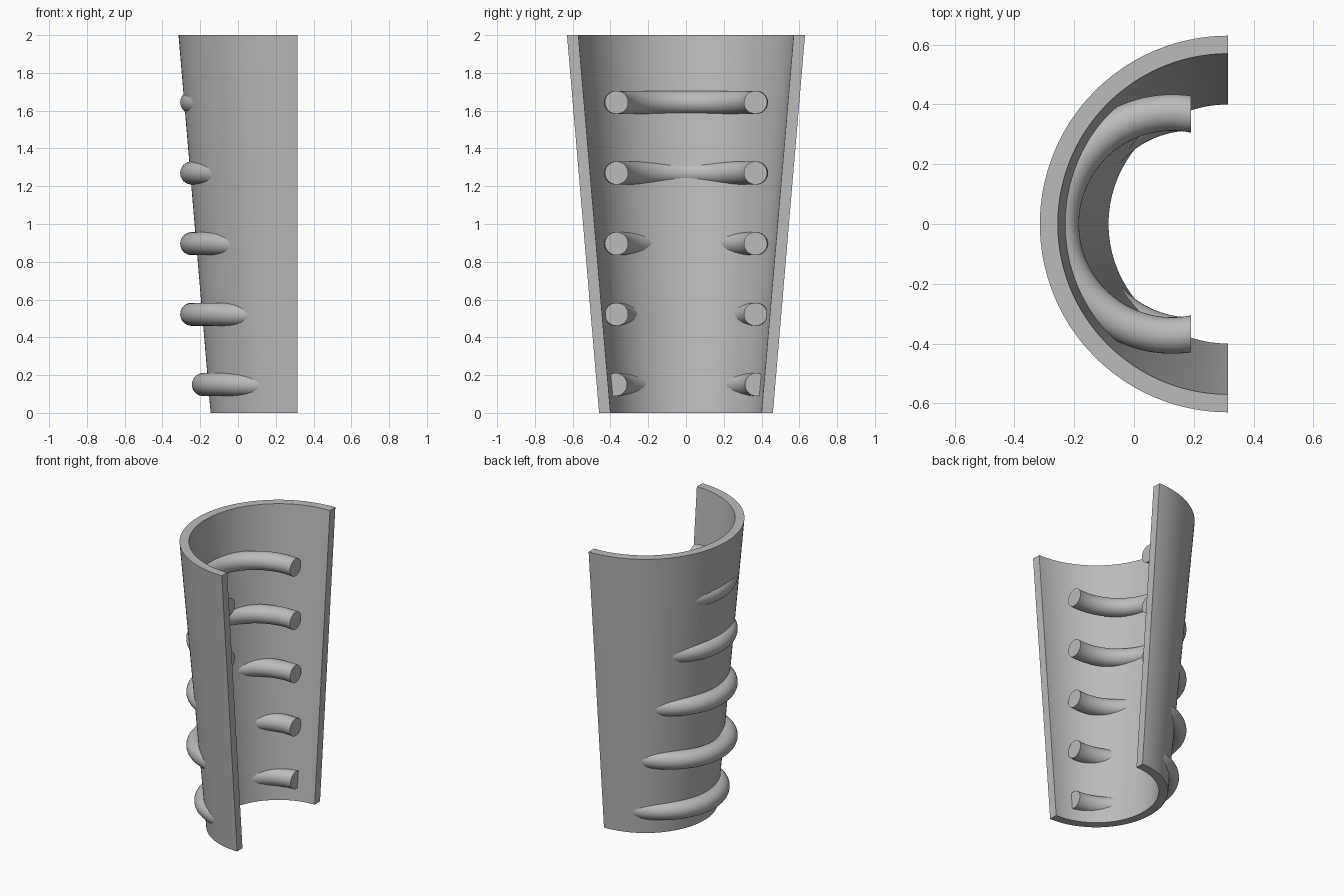
import bpy, bmesh
from math import pi
from mathutils import Matrix, Vector

if "Cube" in bpy.data.objects:
    bpy.data.objects.remove(bpy.data.objects["Cube"], do_unlink=True)

grey = bpy.data.materials.new("plain grey")
grey.use_nodes = True
grey.diffuse_color = (0.5, 0.5, 0.5, 1)
grey.node_tree.nodes["Principled BSDF"].inputs["Base Color"].default_value = (0.5, 0.5, 0.5, 1)

AXIS_X = 0.315       # axis of the tapered shell, on its cut plane
RING_END_X = 0.19    # plane where every ring is cut off
RING_RADIUS, TUBE_RADIUS = 0.373, 0.061


def finish(bm, name):
    bmesh.ops.recalc_face_normals(bm, faces=bm.faces)
    mesh = bpy.data.meshes.new(name)
    bm.to_mesh(mesh)
    bm.free()
    obj = bpy.data.objects.new(name, mesh)
    bpy.context.collection.objects.link(obj)
    mesh.materials.append(grey)
    bpy.ops.object.select_all(action='DESELECT')
    obj.select_set(True)
    bpy.context.view_layer.objects.active = obj
    bpy.ops.object.shade_smooth_by_angle(angle=pi / 6)
    return obj


def make_shell():
    # Wall section spun half a turn; both cut ends are then closed
    bm = bmesh.new()
    section = [(0.40, 0), (0.46, 0), (0.63, 2), (0.57, 2)]
    verts = [bm.verts.new((AXIS_X, r, z)) for r, z in section]
    face = bm.faces.new(verts)
    bmesh.ops.spin(bm, geom=[face] + face.edges[:] + verts, cent=(AXIS_X, 0, 0),
                   axis=(0, 0, 1), angle=pi, steps=96, use_duplicate=False)
    open_edges = [e for e in bm.edges if e.is_boundary]
    if open_edges:
        bmesh.ops.holes_fill(bm, edges=open_edges, sides=4)
    finish(bm, "tapered_half_shell")


def make_ring(name, centre_x, z):
    # Tube circle spun past half a turn, then trimmed flat and capped
    bm = bmesh.new()
    extra = 0.4
    place = (Matrix.Translation((centre_x, 0, z)) @ Matrix.Rotation(pi / 2 - extra, 4, 'Z')
             @ Matrix.Translation((RING_RADIUS, 0, 0)) @ Matrix.Rotation(pi / 2, 4, 'X'))
    circle = bmesh.ops.create_circle(bm, segments=32, radius=TUBE_RADIUS, matrix=place)
    edges = list({e for v in circle["verts"] for e in v.link_edges})
    bmesh.ops.spin(bm, geom=circle["verts"] + edges, cent=(centre_x, 0, z),
                   axis=(0, 0, 1), angle=pi + 2 * extra, steps=80)
    bmesh.ops.bisect_plane(bm, geom=bm.verts[:] + bm.edges[:] + bm.faces[:],
                           plane_co=Vector((RING_END_X, 0, 0)), plane_no=(1, 0, 0),
                           clear_outer=True)
    bmesh.ops.holes_fill(bm, edges=[e for e in bm.edges if e.is_boundary], sides=0)
    finish(bm, name)


make_shell()

# The lowest ring sits nearer the opening than the other four
make_ring("ring_1", 0.19, 0.15)
for i in range(4):
    make_ring(f"ring_{i + 2}", 0.128, 0.522 + 0.374 * i)
